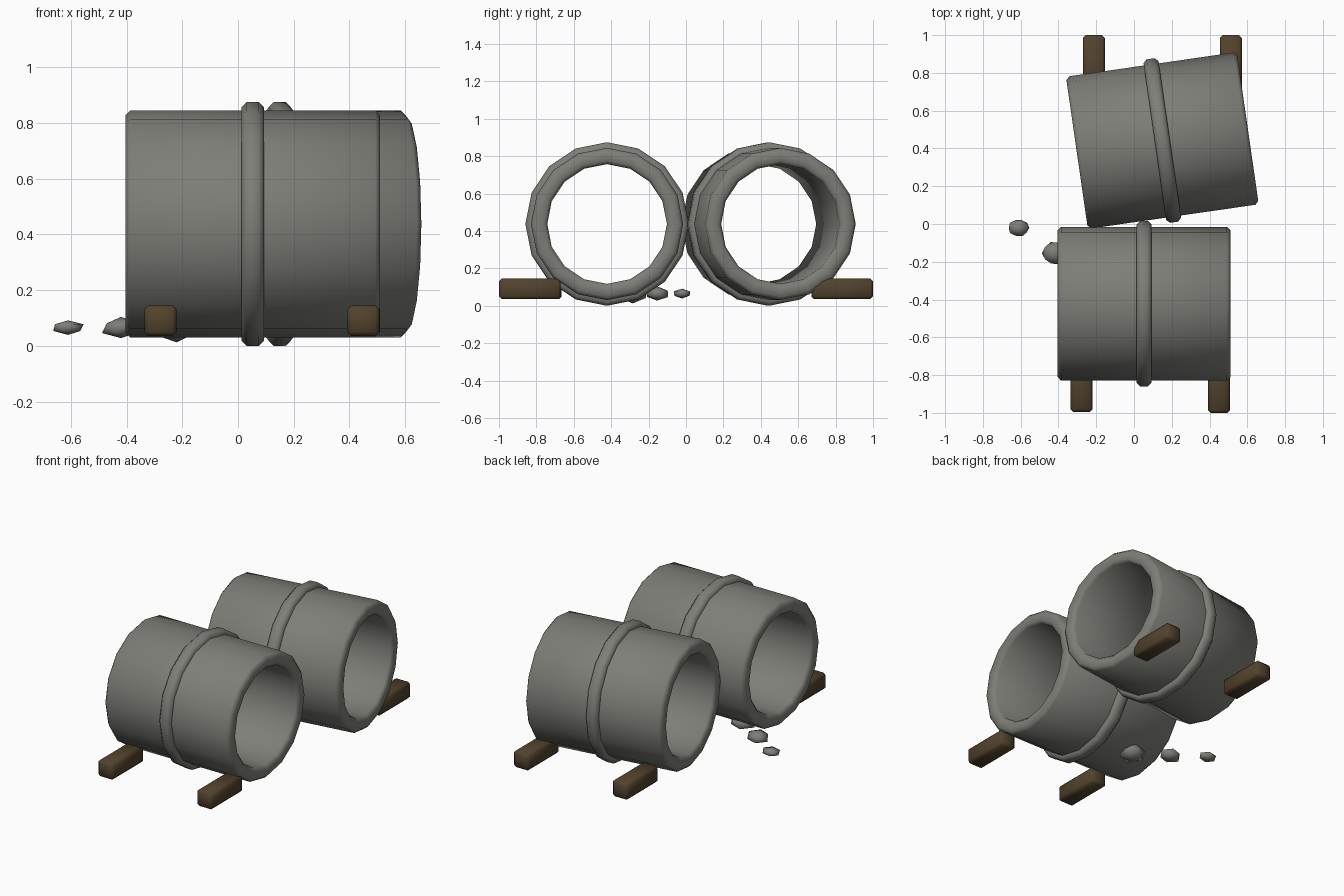
import bpy, bmesh, math, random
from mathutils import Vector, Matrix

if "Cube" in bpy.data.objects:
    bpy.data.objects.remove(bpy.data.objects["Cube"])
random.seed(4)


def material(name, rgb):
    m = bpy.data.materials.new(name)
    m.use_nodes = True
    m.diffuse_color = (*rgb, 1)
    bsdf = m.node_tree.nodes["Principled BSDF"]
    bsdf.inputs["Base Color"].default_value = (*rgb, 1)
    bsdf.inputs["Roughness"].default_value = 0.9
    return m


CONCRETE = material("grey concrete", (0.21, 0.21, 0.19))
WOOD = material("brown wood", (0.085, 0.055, 0.026))


def finish(bm, name, mat, matrix):
    bmesh.ops.recalc_face_normals(bm, faces=bm.faces)
    for f in bm.faces:
        f.smooth = True
    me = bpy.data.meshes.new(name)
    bm.to_mesh(me)
    bm.free()
    me.materials.append(mat)
    ob = bpy.data.objects.new(name, me)
    ob.matrix_world = matrix
    bpy.context.collection.objects.link(ob)
    return ob


def lathe(name, profile, matrix, sides=16):
    """Closed (x, radius) profile turned around the x axis."""
    bm = bmesh.new()
    rings = []
    for i in range(sides):
        a = math.tau * i / sides
        rings.append([bm.verts.new((x, r * math.sin(a), r * math.cos(a)))
                      for x, r in profile])
    n = len(profile)
    for i in range(sides):
        p, q = rings[i], rings[(i + 1) % sides]
        for j in range(n):
            k = (j + 1) % n
            bm.faces.new((p[j], p[k], q[k], q[j]))
    return finish(bm, name, CONCRETE, matrix)


def bevelled_rect(half, inner, outer, b):
    return [(-half, inner + b), (-half, outer - b), (-half + b, outer),
            (half - b, outer), (half, outer - b), (half, inner + b),
            (half - b, inner), (-half + b, inner)]


# Pipes with a raised collar round the middle
for label, x, y, turn in (("front", 0.053, -0.422, 0), ("back", 0.15, 0.442, 8.2)):
    place = Matrix.Translation((x, y, 0.437)) @ Matrix.Rotation(math.radians(turn), 4, "Z")
    lathe(label + "_pipe", bevelled_rect(0.457, 0.32, 0.407, 0.018), place)
    lathe(label + "_collar", bevelled_rect(0.04, 0.365, 0.437, 0.018), place)

# Wooden chocks
for label, x, y in (("front_right", -0.278, -0.83), ("front_left", 0.45, -0.835),
                    ("back_right", -0.212, 0.835), ("back_left", 0.513, 0.835)):
    bm = bmesh.new()
    bmesh.ops.create_cube(bm, size=1)
    bmesh.ops.scale(bm, vec=(0.116, 0.33, 0.11), verts=bm.verts)
    bmesh.ops.bevel(bm, geom=bm.edges[:], offset=0.015, segments=1, affect="EDGES")
    finish(bm, label + "_chock", WOOD, Matrix.Translation((x, y, 0.09)))

# Loose rubble beside the pipes, growing toward the front
for i, (x, y, z, size) in enumerate(((-0.61, -0.02, 0.065, (0.062, 0.05, 0.027)),
                                     (-0.42, -0.155, 0.064, (0.072, 0.066, 0.038)),
                                     (-0.22, -0.285, 0.062, (0.088, 0.082, 0.047)))):
    bm = bmesh.new()
    bmesh.ops.create_icosphere(bm, subdivisions=1, radius=1)
    for v in bm.verts:
        v.co *= random.uniform(0.93, 1.07)
        v.co = Vector(c * s for c, s in zip(v.co, size))
    finish(bm, f"rubble_{i + 1}", CONCRETE, Matrix.Translation((x, y, z)))
